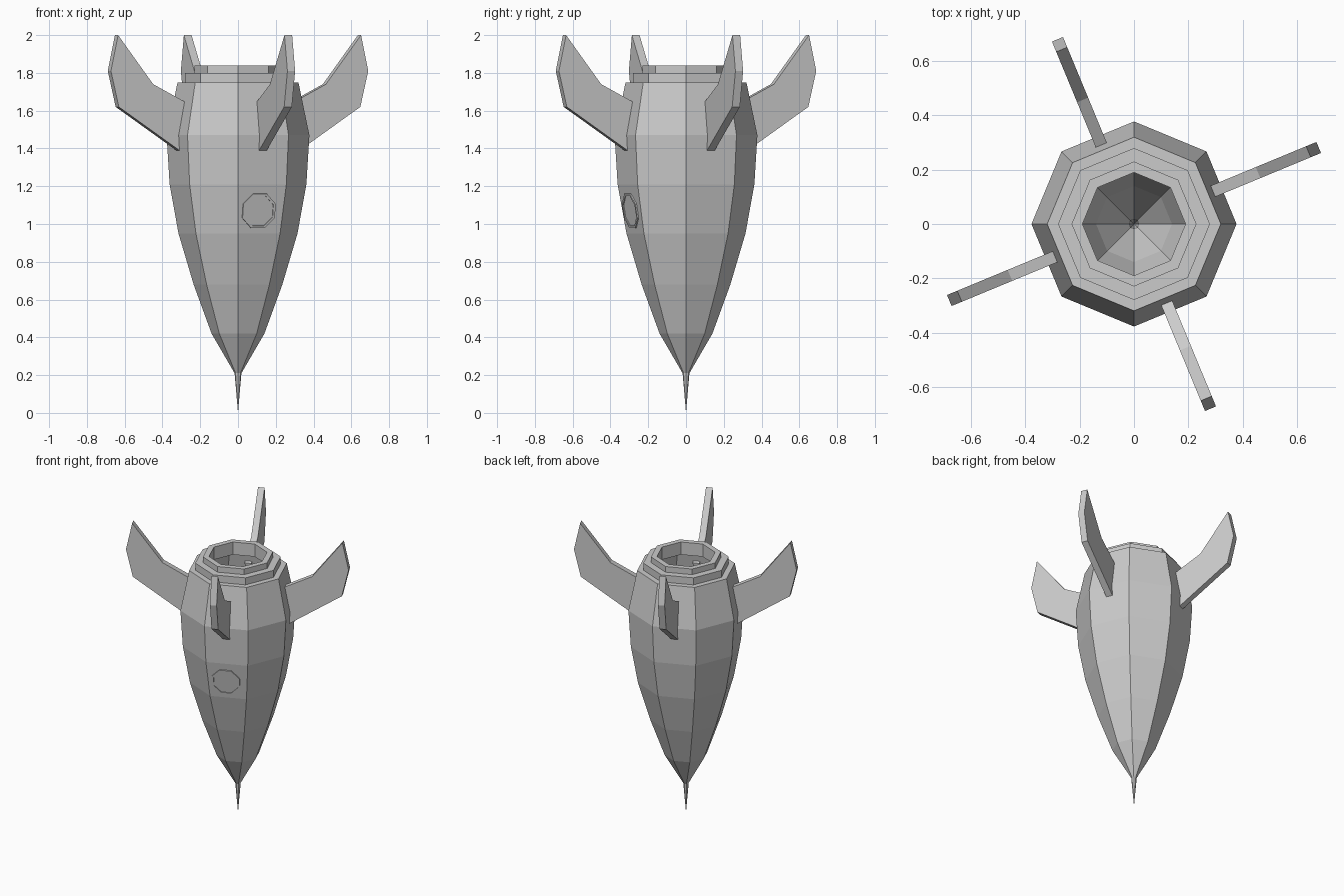
import bpy, bmesh
from math import cos, sin, pi, radians, atan2
from mathutils import Vector, Matrix

if "Cube" in bpy.data.objects:
    bpy.data.objects.remove(bpy.data.objects["Cube"])


def make_object(name, bm, matrix=Matrix()):
    bmesh.ops.recalc_face_normals(bm, faces=bm.faces[:])
    mesh = bpy.data.meshes.new(name)
    bm.to_mesh(mesh)
    bm.free()
    mesh.transform(matrix)
    obj = bpy.data.objects.new(name, mesh)
    bpy.context.collection.objects.link(obj)
    return obj


def lathe(name, profile, offset=0.0, closed=False, matrix=Matrix(), sides=8):
    """Revolve (radius, z) points around z into flat sides."""
    bm = bmesh.new()
    rings = []
    for r, z in profile:
        if r == 0:
            rings.append([bm.verts.new((0, 0, z))] * sides)
        else:
            rings.append([bm.verts.new((r * cos(offset + 2 * pi * i / sides),
                                        r * sin(offset + 2 * pi * i / sides), z))
                          for i in range(sides)])
    pairs = list(zip(rings, rings[1:]))
    if closed:
        pairs.append((rings[-1], rings[0]))
    for a, b in pairs:
        for i in range(sides):
            j = (i + 1) % sides
            quad = list(dict.fromkeys((a[i], a[j], b[j], b[i])))
            bm.faces.new(quad)
    return make_object(name, bm, matrix)


# Hollow hull: needle tip, swelling body, stepped collar and open mouth
lathe("hull", [(0, 0), (0.018, 0.21), (0.14, 0.42), (0.235, 0.68), (0.315, 0.95),
               (0.362, 1.21), (0.378, 1.47), (0.32, 1.75), (0.28, 1.75),
               (0.28, 1.80), (0.23, 1.80), (0.23, 1.84), (0.19, 1.84), (0.19, 1.75)])

# Four swept fins, on the middle of every second hull face
fin_profile = [(0.33, 1.38), (0.692, 1.62), (0.737, 1.81), (0.696, 2.0),
               (0.495, 1.74), (0.30, 1.64)]
thickness = 0.044
for k in range(4):
    bm = bmesh.new()
    face = bm.faces.new([bm.verts.new((r, -thickness / 2, z)) for r, z in fin_profile])
    extruded = bmesh.ops.extrude_face_region(bm, geom=[face])["geom"]
    bmesh.ops.translate(bm, vec=(0, thickness, 0),
                        verts=[v for v in extruded if isinstance(v, bmesh.types.BMVert)])
    make_object(f"fin_{k + 1}", bm, Matrix.Rotation(radians(22.5 + 90 * k), 4, 'Z'))

# Porthole lying on the sloping front-right hull face
tilt = atan2(0.047 * cos(pi / 8), 0.26)
place = (Matrix.Translation(Vector((0.109, -0.291, 1.07)))
         @ Matrix.Rotation(radians(-67.5), 4, 'Z')
         @ Matrix.Rotation(pi / 2 + tilt, 4, 'Y'))
lathe("porthole_frame", [(0.1, -0.01), (0.1, 0.008), (0.086, 0.008), (0.086, -0.01)],
      pi / 8, True, place)
lathe("porthole_glass", [(0.087, 0.003), (0, 0.003)], pi / 8, False, place)
